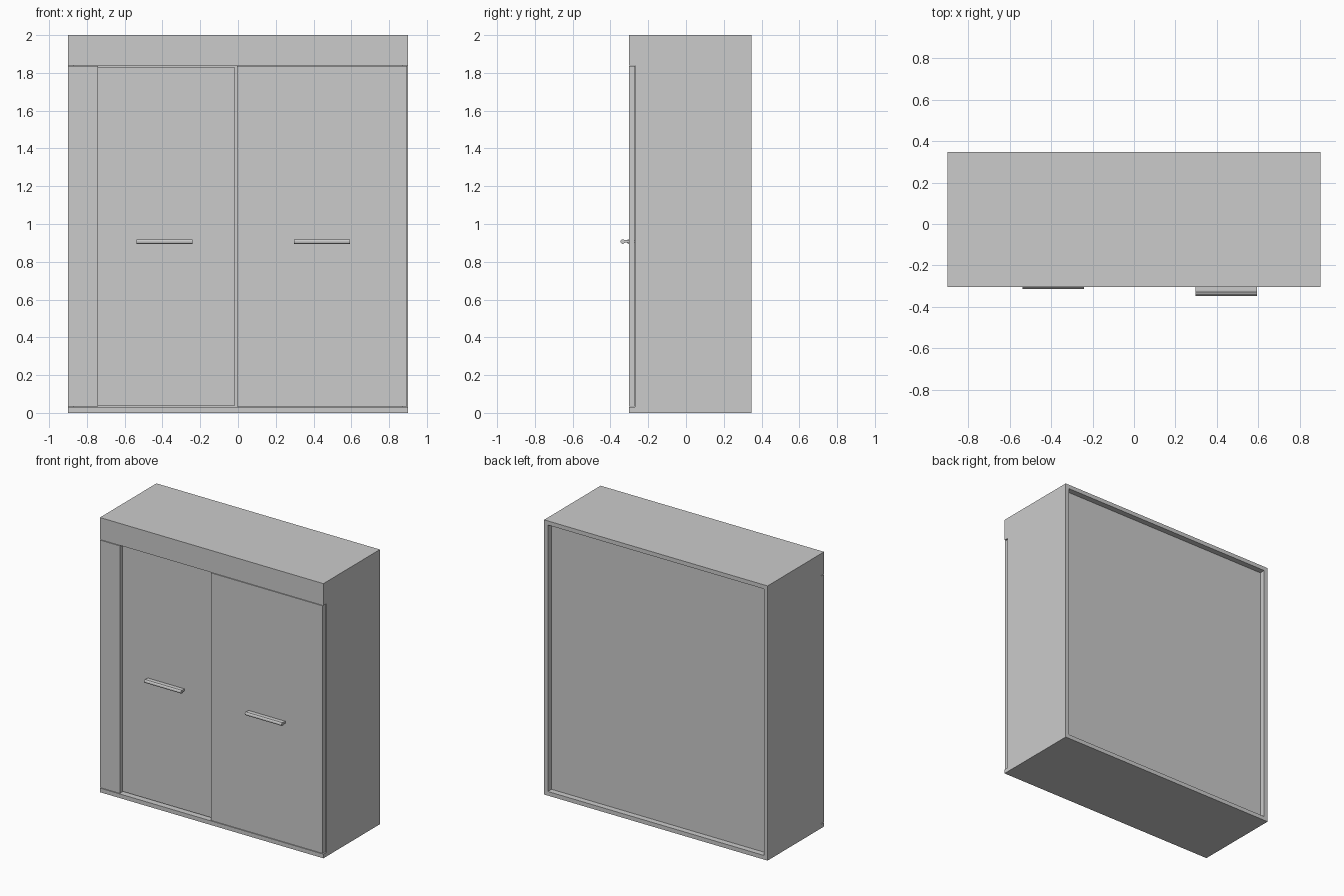
import bpy
import bmesh

if "Cube" in bpy.data.objects:
    bpy.data.objects.remove(bpy.data.objects["Cube"])

FRONT, BACK = -0.303, 0.347      # body front and back planes
W, H = 0.90, 2.00                # half width, height
T = 0.03                         # board thickness
LAYER = FRONT + 0.033            # plane behind the outer door


def finish(name, bm):
    bmesh.ops.recalc_face_normals(bm, faces=bm.faces)
    mesh = bpy.data.meshes.new(name)
    bm.to_mesh(mesh)
    bm.free()
    obj = bpy.data.objects.new(name, mesh)
    bpy.context.collection.objects.link(obj)
    return obj


def board(name, x, y, z):
    """Box given by its (min, max) range on each axis."""
    bm = bmesh.new()
    bmesh.ops.create_cube(bm, size=1)
    for v in bm.verts:
        for i, (lo, hi) in enumerate((x, y, z)):
            v.co[i] = hi if v.co[i] > 0 else lo
    return finish(name, bm)


def handle(name, x0, x1, door_y, z):
    """Pull with a rounded front bead on a flat stem, extruded along x."""
    profile = [(0.0, 0.009), (-0.018, 0.009), (-0.024, 0.008), (-0.029, 0.012),
               (-0.036, 0.012), (-0.042, 0.007), (-0.044, 0.0),
               (-0.042, -0.007), (-0.036, -0.012), (-0.029, -0.012),
               (-0.024, -0.007), (-0.018, -0.006), (0.0, -0.006)]
    bm = bmesh.new()
    face = bm.faces.new([bm.verts.new((x0, door_y + y, z + h)) for y, h in profile])
    ext = bmesh.ops.extrude_face_region(bm, geom=[face], use_keep_orig=True)
    verts = [g for g in ext["geom"] if isinstance(g, bmesh.types.BMVert)]
    bmesh.ops.translate(bm, verts=verts, vec=(x1 - x0, 0, 0))
    return finish(name, bm)


# Carcass: sides, top, bottom and inset back panel
for side, sx in (("left", -1), ("right", 1)):
    xs = sorted((sx * W, sx * (W - T)))
    board(side + "_side", xs, (LAYER, BACK), (T, H - T))
board("top_panel", (-W, W), (FRONT, BACK), (H - T, H))
board("base_panel", (-W, W), (FRONT, BACK), (0, T))
board("back_panel", (-W + T, W - T), (BACK - 0.06, BACK - 0.042), (T, H - T))

# Front fascia over the door tracks
board("fascia", (-W, W), (FRONT, LAYER), (1.84, H - T))
board("track_rail", (-W + T, W - T), (LAYER, LAYER + 0.04), (1.84, H - T))

# Fixed front strip, recessed left door and flush right door
board("front_strip", (-W, -0.74), (FRONT, LAYER), (0.034, 1.836))
board("left_door", (-0.76, -0.018), (LAYER, LAYER + T), (0.036, 1.832))
board("right_door", (-0.005, W - 0.006), (FRONT, LAYER - 0.002), (0.034, 1.836))

# Door pulls
handle("left_handle", -0.537, -0.241, LAYER, 0.907)
handle("right_handle", 0.297, 0.593, FRONT, 0.907)
